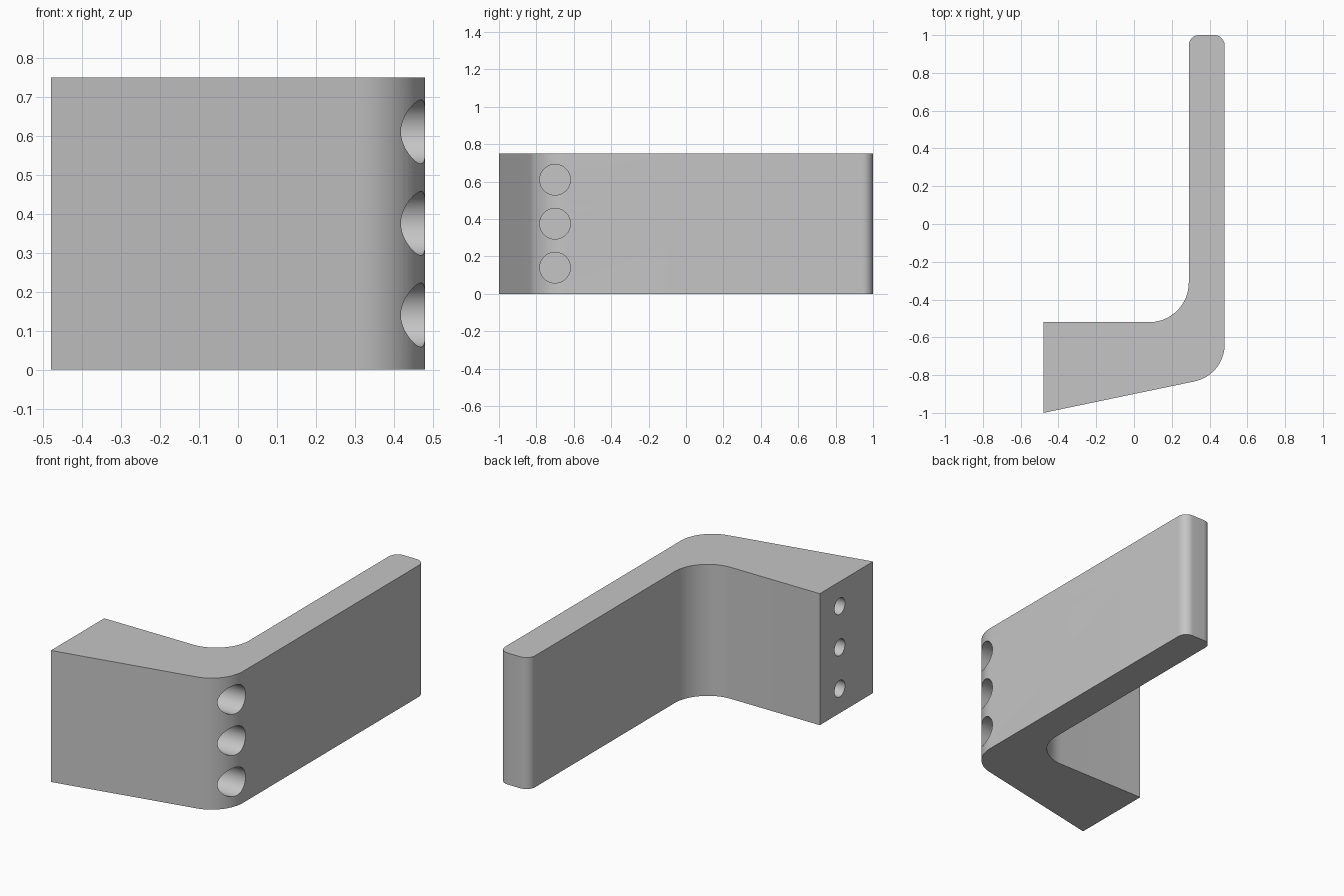
import bpy, bmesh, math
from mathutils import Vector, Matrix

cube = bpy.data.objects.get("Cube")
if cube:
    bpy.data.objects.remove(cube, do_unlink=True)

HEIGHT = 0.75
HOLE_Y = -0.70
HOLE_HEIGHTS = (0.14, 0.375, 0.61)

grey = bpy.data.materials.new("plain grey")
grey.use_nodes = True
colour = (0.56, 0.56, 0.56, 1)
grey.diffuse_color = colour
grey.node_tree.nodes["Principled BSDF"].inputs["Base Color"].default_value = colour


def make_object(name, bm):
    bmesh.ops.recalc_face_normals(bm, faces=bm.faces)
    mesh = bpy.data.meshes.new(name)
    bm.to_mesh(mesh)
    bm.free()
    obj = bpy.data.objects.new(name, mesh)
    mesh.materials.append(grey)
    bpy.context.collection.objects.link(obj)
    return obj


def fillet(before, corner, after, radius, steps=16):
    """Points of an arc that rounds one corner of an outline."""
    if radius == 0:
        return [corner]
    a, b = (before - corner).normalized(), (after - corner).normalized()
    half = a.angle(b) / 2
    centre = corner + (a + b).normalized() * radius / math.sin(half)
    start = corner + a * radius / math.tan(half) - centre
    end = corner + b * radius / math.tan(half) - centre
    sweep = start.angle(end)
    return [centre + (start * math.sin(sweep * (1 - i / steps))
                      + end * math.sin(sweep * i / steps)) / math.sin(sweep)
            for i in range(steps + 1)]


# Bent bracket: corner points with their rounding radii, extruded upward
corners = [(-0.48, -1, 0), (0.48, -0.80, 0.2), (0.48, 1, 0.055),
           (0.29, 1, 0.055), (0.29, -0.52, 0.21), (-0.48, -0.52, 0)]
points = [Vector((x, y, 0)) for x, y, r in corners]
outline = []
for i, (x, y, r) in enumerate(corners):
    outline += fillet(points[i - 1], points[i], points[(i + 1) % len(points)], r)

bm = bmesh.new()
base = bm.faces.new([bm.verts.new(p) for p in outline])
top = bmesh.ops.extrude_face_region(bm, geom=[base])["geom"]
bmesh.ops.translate(bm, vec=(0, 0, HEIGHT),
                    verts=[v for v in top if isinstance(v, bmesh.types.BMVert)])
bracket = make_object("bracket", bm)


# Blind bores along x: wide ones in the rounded corner, narrow ones in the end
def bore_cutter(name, radius, x_from, x_to):
    bm = bmesh.new()
    for z in HOLE_HEIGHTS:
        place = Matrix.Translation(((x_from + x_to) / 2, HOLE_Y, z))
        bmesh.ops.create_cone(bm, cap_ends=True, segments=48, radius1=radius,
                              radius2=radius, depth=x_to - x_from,
                              matrix=place @ Matrix.Rotation(math.pi / 2, 4, 'Y'))
    cutter = make_object(name, bm)
    cutter.hide_render = True
    return cutter


cutters = [bore_cutter("wide_bore_cutter", 0.082, -0.06, 0.6),
           bore_cutter("narrow_bore_cutter", 0.047, -0.6, -0.16)]
bpy.context.view_layer.objects.active = bracket
bracket.select_set(True)
for cutter in cutters:
    mod = bracket.modifiers.new(cutter.name, 'BOOLEAN')
    mod.operation = 'DIFFERENCE'
    mod.solver = 'EXACT'
    mod.object = cutter
    bpy.ops.object.modifier_apply(modifier=mod.name)
for cutter in cutters:
    bpy.data.objects.remove(cutter, do_unlink=True)

bpy.ops.object.select_all(action='DESELECT')
bracket.select_set(True)
bpy.ops.object.shade_smooth_by_angle(angle=math.radians(30))
